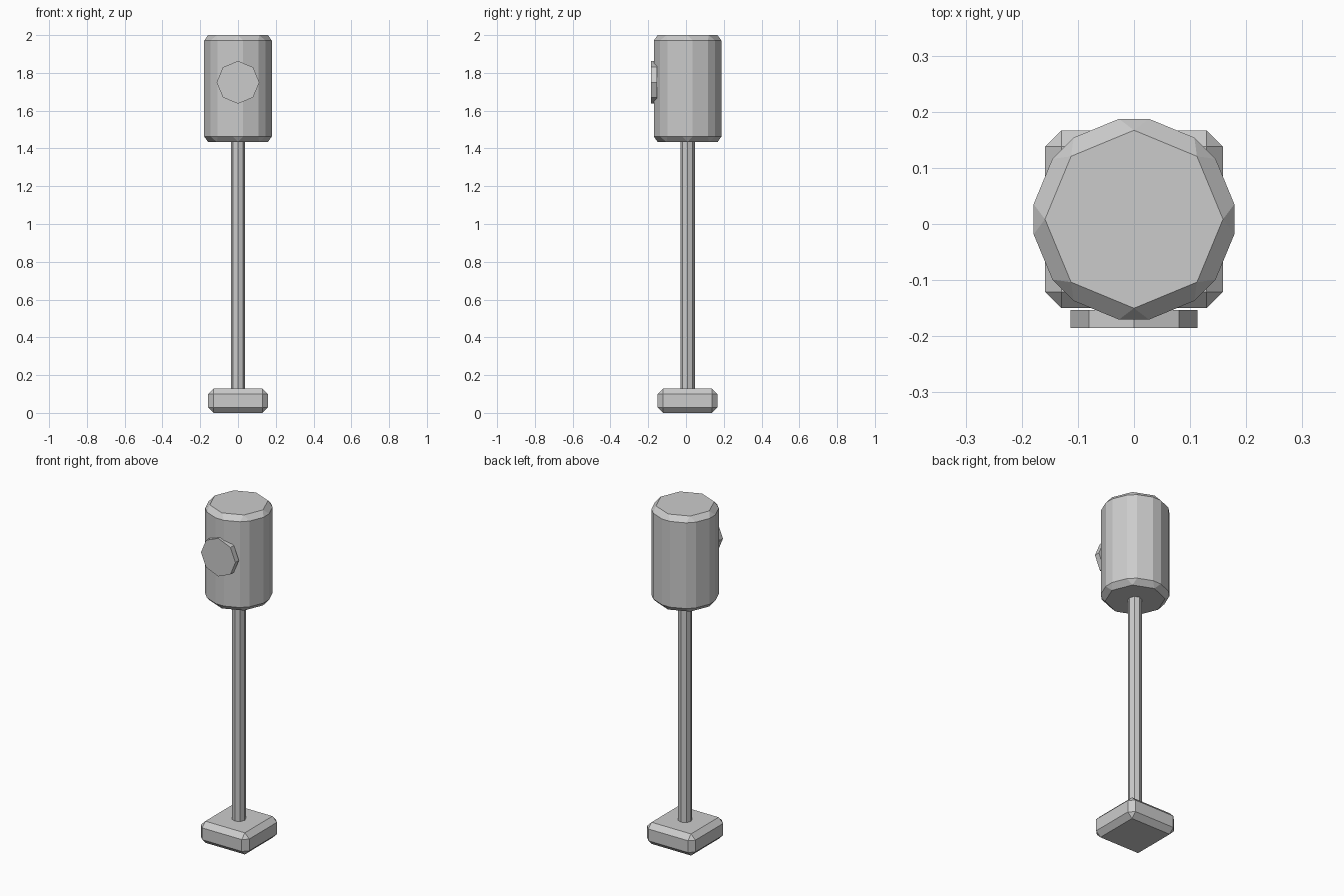
import bpy, bmesh, math
from mathutils import Matrix, Vector

if "Cube" in bpy.data.objects:
    bpy.data.objects.remove(bpy.data.objects["Cube"])

CY = 0.0085   # depth of the pole axis
BEVEL = 0.029

grey = bpy.data.materials.new("plain grey")
grey.diffuse_color = (0.6, 0.6, 0.6, 1)
grey.use_nodes = True
grey.node_tree.nodes["Principled BSDF"].inputs["Base Color"].default_value = grey.diffuse_color


def finish(name, bm, bevel=0.0):
    if bevel:
        bmesh.ops.bevel(bm, geom=bm.edges[:], offset=bevel, segments=1,
                        profile=0.5, affect='EDGES', clamp_overlap=True)
    bmesh.ops.recalc_face_normals(bm, faces=bm.faces[:])
    mesh = bpy.data.meshes.new(name)
    bm.to_mesh(mesh)
    bm.free()
    mesh.materials.append(grey)
    obj = bpy.data.objects.new(name, mesh)
    bpy.context.collection.objects.link(obj)
    return obj


def octagon_prism(name, radius, start, end, bevel=0.0):
    """Eight-sided prism between two points, corners on the main axes."""
    start, end = Vector(start), Vector(end)
    axis = end - start
    turn = Matrix.Rotation(math.pi / 2, 4, 'X') if abs(axis.y) > abs(axis.z) else Matrix()
    bm = bmesh.new()
    bmesh.ops.create_cone(bm, cap_ends=True, segments=8, radius1=radius,
                          radius2=radius, depth=axis.length,
                          matrix=Matrix.Translation((start + end) / 2) @ turn)
    return finish(name, bm, bevel)


# chamfered square foot
bm = bmesh.new()
bmesh.ops.create_cube(bm, size=1, matrix=Matrix.Translation((0, CY, 0.064))
                      @ Matrix.Diagonal((0.317, 0.317, 0.128, 1)))
finish("base", bm, BEVEL)

# slim pole
octagon_prism("pole", 0.038, (0, CY, 0.11), (0, CY, 1.45))

# chamfered housing on top
octagon_prism("head", 0.19, (0, CY, 1.434), (0, CY, 2.0), BEVEL)

# round plate on the front of the housing
octagon_prism("front_disc", 0.113, (0, -0.185, 1.75), (0, -0.153, 1.75))
